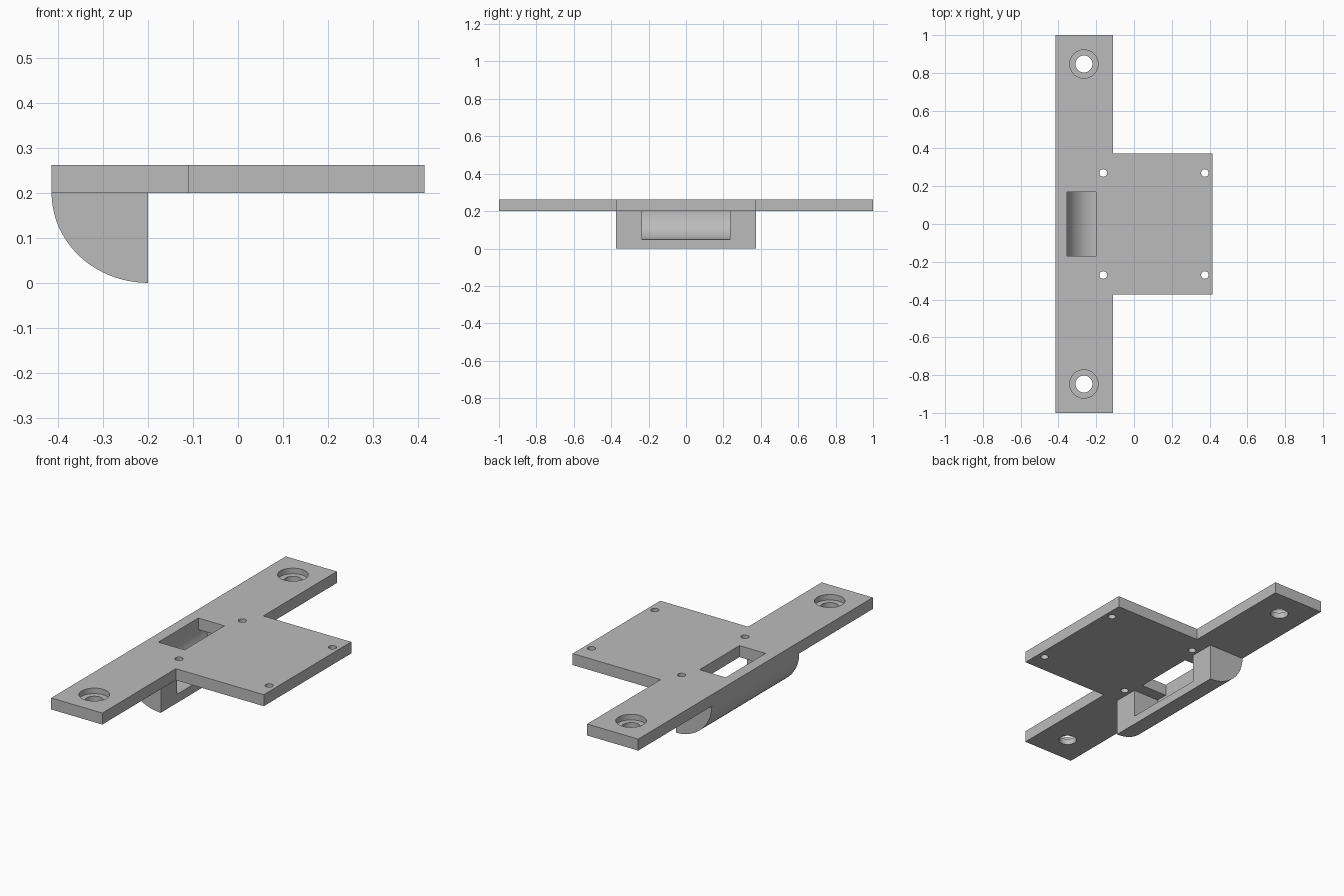
import bpy, bmesh
from math import radians, sin, cos, pi
from mathutils import Matrix, Vector

cube = bpy.data.objects.get("Cube")
if cube:
    bpy.data.objects.remove(cube, do_unlink=True)

BOTTOM, TOP = 0.2, 0.262      # plate heights
LEFT, RIGHT, STEP = -0.415, 0.415, -0.11
HALF = 0.373                  # half width of tab and lip
LIP_X = -0.2                  # flat face of the lip

steel = bpy.data.materials.new("grey_steel")
steel.use_nodes = True
GREY = (0.5, 0.5, 0.5, 1)
steel.diffuse_color = GREY
steel.node_tree.nodes["Principled BSDF"].inputs["Base Color"].default_value = GREY


def prism(name, points, extrude):
    """Solid made by extruding a closed outline."""
    bm = bmesh.new()
    face = bm.faces.new([bm.verts.new(p) for p in points])
    new = bmesh.ops.extrude_face_region(bm, geom=[face])["geom"]
    bmesh.ops.translate(bm, vec=Vector(extrude),
                        verts=[v for v in new if isinstance(v, bmesh.types.BMVert)])
    bmesh.ops.recalc_face_normals(bm, faces=bm.faces)
    mesh = bpy.data.meshes.new(name)
    bm.to_mesh(mesh)
    bm.free()
    mesh.materials.append(steel)
    obj = bpy.data.objects.new(name, mesh)
    bpy.context.collection.objects.link(obj)
    return obj


def disc(x, y, z, r, sides=48):
    return [(x + r * cos(2 * pi * i / sides), y + r * sin(2 * pi * i / sides), z)
            for i in range(sides)]


def quarter(rx, rz, y, raised=0, sides=32):
    """Quarter round outline hanging below the plate."""
    arc = [(LIP_X - rx * cos(pi / 2 * i / sides), y, BOTTOM - rz * sin(pi / 2 * i / sides))
           for i in range(sides + 1)]
    if not raised:
        return arc + [(LIP_X, y, BOTTOM)]
    # cutter version: open past the flat face and upwards
    out = LIP_X + raised
    return arc + [(out, y, BOTTOM - rz), (out, y, BOTTOM + raised), (LIP_X - rx, y, BOTTOM + raised)]


def cut(target, cutters):
    for c in cutters:
        mod = target.modifiers.new("cut", "BOOLEAN")
        mod.operation, mod.solver, mod.object = "DIFFERENCE", "EXACT", c
        bpy.context.view_layer.objects.active = target
        bpy.ops.object.modifier_apply(modifier=mod.name)
        bpy.data.objects.remove(c, do_unlink=True)


# Flat plate: long strip with a square tab
plate = prism("strike_plate", [
    (LEFT, -1, BOTTOM), (STEP, -1, BOTTOM), (STEP, -HALF, BOTTOM), (RIGHT, -HALF, BOTTOM),
    (RIGHT, HALF, BOTTOM), (STEP, HALF, BOTTOM), (STEP, 1, BOTTOM), (LEFT, 1, BOTTOM)],
    (0, 0, TOP - BOTTOM))

# Counterbored screw holes, small pin holes and the latch slot
cutters = []
for s in (-1, 1):
    cutters.append(prism("screw_hole", disc(-0.265, 0.847 * s, 0.1, 0.045), (0, 0, 0.3)))
    cutters.append(prism("counterbore", disc(-0.265, 0.847 * s, 0.232, 0.075), (0, 0, 0.1)))
    for x in (-0.163, 0.375):
        cutters.append(prism("pin_hole", disc(x, 0.27 * s, 0.1, 0.02, 32), (0, 0, 0.3)))
SLOT = 0.17
cutters.append(prism("slot", [(-0.356, -SLOT, 0.1), (LIP_X, -SLOT, 0.1),
                              (LIP_X, SLOT, 0.1), (-0.356, SLOT, 0.1)], (0, 0, 0.3)))
cut(plate, cutters)

# Rounded lip below the plate with a hollow latch pocket
lip = prism("rounded_lip", quarter(LIP_X - LEFT, BOTTOM, -HALF), (0, 2 * HALF, 0))
cut(lip, [prism("pocket", quarter(0.156, 0.153, -0.235, 0.1), (0, 0.47, 0))])

# Drop the hidden lip faces that touch the plate
bm = bmesh.new()
bm.from_mesh(lip.data)
hidden = [f for f in bm.faces if f.normal.z > 0.9 and f.calc_center_median().z > BOTTOM - 0.001]
bmesh.ops.delete(bm, geom=hidden, context="FACES")
bm.to_mesh(lip.data)
bm.free()

# Smooth the round surfaces, keep edges sharp
for obj in (plate, lip):
    bpy.ops.object.select_all(action="DESELECT")
    obj.select_set(True)
    bpy.context.view_layer.objects.active = obj
    bpy.ops.object.shade_smooth_by_angle(angle=radians(30))
